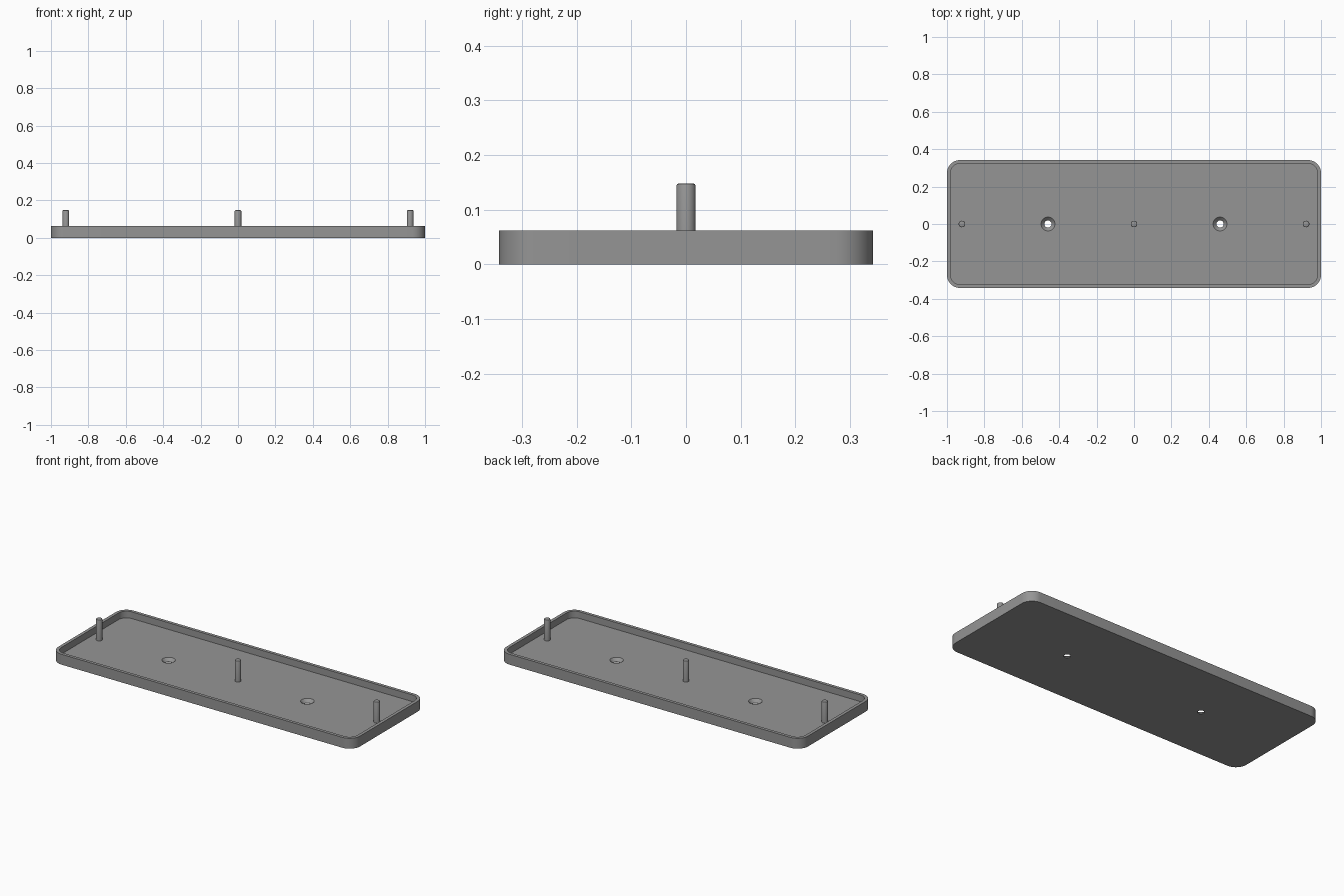
import bpy, bmesh, math

if "Cube" in bpy.data.objects:
    bpy.data.objects.remove(bpy.data.objects["Cube"])

HX, HY, R = 1.0, 0.342, 0.07      # tray half sizes and corner radius
WALL, FLOOR, RIM = 0.019, 0.022, 0.062
PIN_R, PIN_TOP = 0.0175, 0.148

grey = bpy.data.materials.new("mid_grey")
grey.diffuse_color = (0.30, 0.30, 0.30, 1)
grey.use_nodes = True
grey.node_tree.nodes["Principled BSDF"].inputs["Base Color"].default_value = grey.diffuse_color


def make_object(name, bm):
    bmesh.ops.recalc_face_normals(bm, faces=bm.faces)
    mesh = bpy.data.meshes.new(name)
    bm.to_mesh(mesh)
    bm.free()
    mesh.materials.append(grey)
    obj = bpy.data.objects.new(name, mesh)
    bpy.context.collection.objects.link(obj)
    return obj


def loft(name, rings):
    """Skin a stack of equal-length rings and cap both ends."""
    bm = bmesh.new()
    rows = [[bm.verts.new(p) for p in ring] for ring in rings]
    n = len(rows[0])
    for a, b in zip(rows, rows[1:]):
        for i in range(n):
            j = (i + 1) % n
            bm.faces.new((a[i], a[j], b[j], b[i]))
    bm.faces.new(rows[0][::-1])
    bm.faces.new(rows[-1])
    return make_object(name, bm)


def rounded_rect(inset, z, steps=12):
    r = R - inset
    pts = []
    for k, (sx, sy) in enumerate([(1, 1), (-1, 1), (-1, -1), (1, -1)]):
        for s in range(steps + 1):
            a = math.pi / 2 * (k + s / steps)
            pts.append((sx * (HX - R) + r * math.cos(a),
                        sy * (HY - R) + r * math.sin(a), z))
    return pts


def circle(x, r, z, n=32):
    return [(x + r * math.cos(math.tau * i / n),
             r * math.sin(math.tau * i / n), z) for i in range(n)]


def smooth(obj):
    bpy.ops.object.select_all(action='DESELECT')
    obj.select_set(True)
    bpy.context.view_layer.objects.active = obj
    bpy.ops.object.shade_smooth_by_angle(angle=math.radians(30))


# Shallow tray with a raised rim
tray = loft("tray", [rounded_rect(0, 0), rounded_rect(0, RIM),
                     rounded_rect(WALL, RIM), rounded_rect(WALL, FLOOR)])

# Countersunk screw holes
cutters = []
for x in (-0.46, 0.46):
    cutter = loft("screw_hole_cutter", [
        circle(x, 0.019, -0.02), circle(x, 0.019, 0.004),
        circle(x, 0.037, FLOOR), circle(x, 0.037, FLOOR + 0.02)])
    mod = tray.modifiers.new("screw_hole", 'BOOLEAN')
    mod.operation = 'DIFFERENCE'
    mod.solver = 'EXACT'
    mod.object = cutter
    cutters.append(cutter)
bpy.context.view_layer.objects.active = tray
for mod in list(tray.modifiers):
    bpy.ops.object.modifier_apply(modifier=mod.name)
for cutter in cutters:
    bpy.data.objects.remove(cutter)
smooth(tray)

# Upright locating pins with softened tips
for name, x in (("left_pin", -0.92), ("centre_pin", 0), ("right_pin", 0.92)):
    smooth(loft(name, [circle(x, PIN_R, FLOOR - 0.005),
                       circle(x, PIN_R, PIN_TOP - 0.004),
                       circle(x, PIN_R - 0.0012, PIN_TOP - 0.0012),
                       circle(x, PIN_R - 0.004, PIN_TOP)]))
